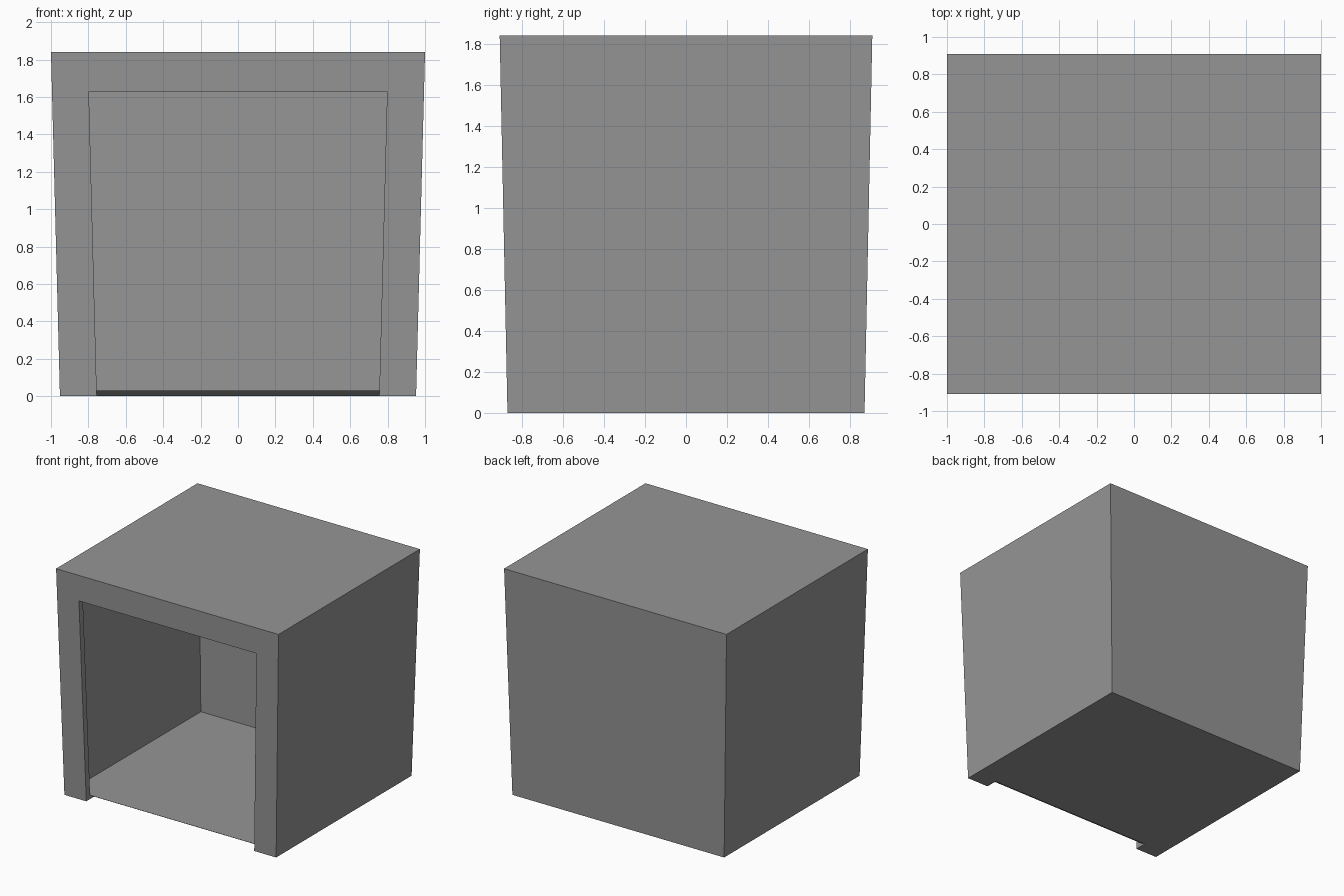
import bpy
import bmesh

if "Cube" in bpy.data.objects:
    bpy.data.objects.remove(bpy.data.objects["Cube"], do_unlink=True)

HEIGHT = 1.84
WALL = 0.03      # inset of the inner shell
FRAME = 0.05     # depth of the opening's jambs
NOTCH = 0.1      # how far the floor is cut back below the opening


def half_width(z):
    return 0.952 + 0.048 * z / HEIGHT


def half_depth(z):
    return 0.87 + 0.038 * z / HEIGHT


bm = bmesh.new()


def arch(z_low, z_high, side, inset_x, inset_y):
    """Open arch: up the right side, across, and down the left side."""
    verts = []
    for sign, z in ((-1, z_low), (-1, z_high), (1, z_high), (1, z_low)):
        x = sign * (half_width(z) - inset_x)
        y = side * (half_depth(z) - inset_y)
        verts.append(bm.verts.new((x, y, z)))
    return verts


# Successive arches from the outer back, round the opening, to the inner back
top = HEIGHT - WALL
outer_back = arch(0, HEIGHT, 1, 0, 0)
outer_front = arch(0, HEIGHT, -1, 0, 0)
opening_front = arch(0, 1.63, -1, 0.197, 0)
opening_back = arch(WALL, 1.63, -1, 0.197, FRAME)
inner_front = arch(WALL, top, -1, WALL, WALL)
inner_back = arch(WALL, top, 1, WALL, WALL)
arches = [outer_back, outer_front, opening_front, opening_back,
          inner_front, inner_back]

# Side walls, roof, front frame and jambs
for a, b in zip(arches, arches[1:]):
    for i in range(3):
        bm.faces.new((a[i], a[i + 1], b[i + 1], b[i]))

# Back wall, outside and inside
bm.faces.new(outer_back)
bm.faces.new(inner_back)

# Notched underside, sloped sill and jamb feet
notch = [bm.verts.new((v.co.x, v.co.y + NOTCH, 0))
         for v in (opening_front[0], opening_front[3])]
bm.faces.new((outer_back[0], outer_front[0], opening_front[0], notch[0],
              notch[1], opening_front[3], outer_front[3], outer_back[3]))
bm.faces.new((notch[0], notch[1], opening_back[3], opening_back[0]))
for i, corner in ((0, notch[0]), (3, notch[1])):
    bm.faces.new((opening_front[i], corner, opening_back[i]))

# Inner floor
bm.faces.new((inner_back[0], inner_front[0], opening_back[0],
              opening_back[3], inner_front[3], inner_back[3]))

bmesh.ops.recalc_face_normals(bm, faces=bm.faces)
mesh = bpy.data.meshes.new("open_box")
bm.to_mesh(mesh)
bm.free()

box = bpy.data.objects.new("open_box", mesh)
bpy.context.collection.objects.link(box)

# Plain grey
grey = bpy.data.materials.new("grey")
grey.use_nodes = True
colour = (0.3, 0.3, 0.3, 1)
grey.diffuse_color = colour
grey.node_tree.nodes["Principled BSDF"].inputs["Base Color"].default_value = colour
mesh.materials.append(grey)
